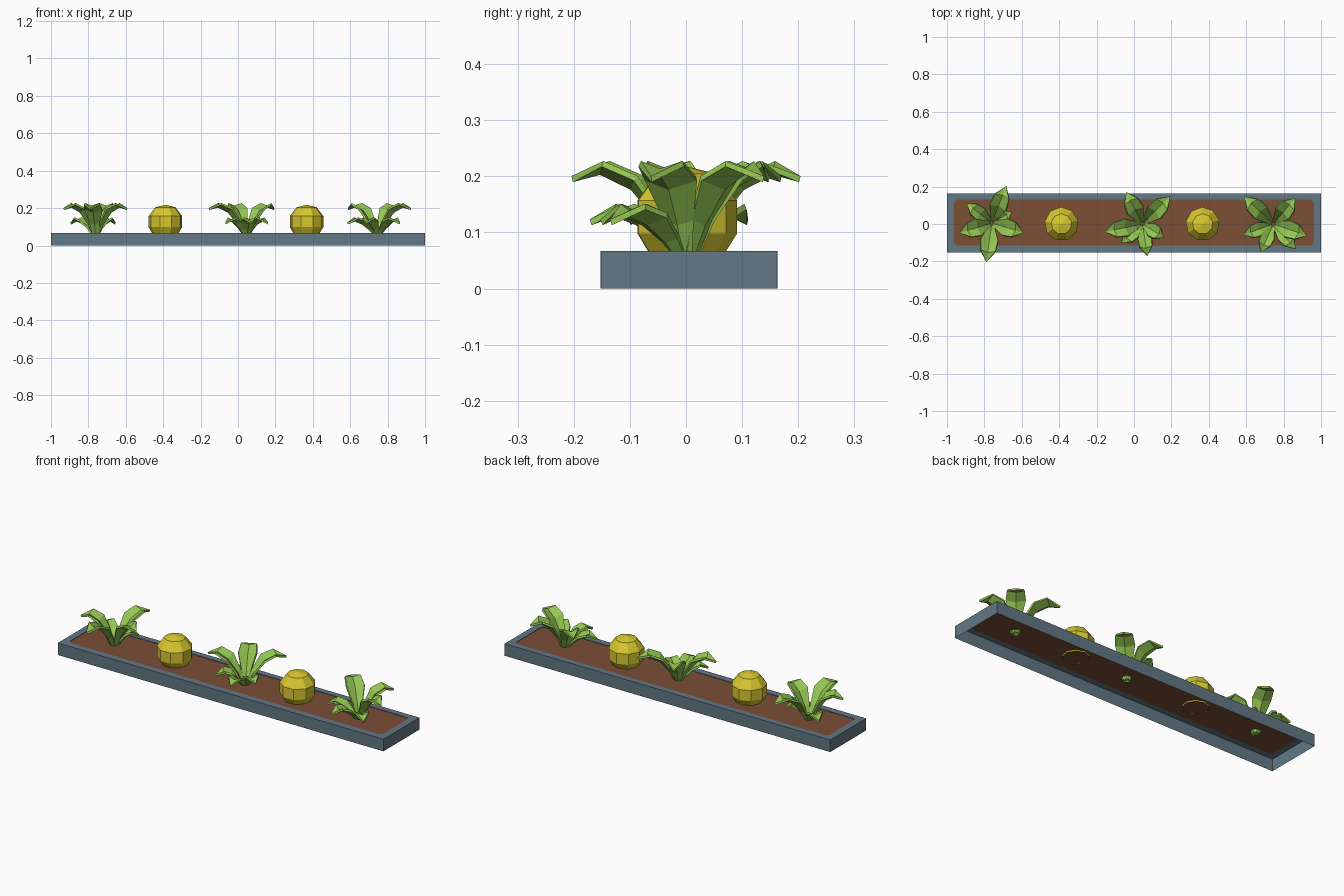
import bpy, bmesh, math
from mathutils import Vector

if "Cube" in bpy.data.objects:
    bpy.data.objects.remove(bpy.data.objects["Cube"])


def material(name, rgb):
    lin = [((c / 255 + 0.055) / 1.055) ** 2.4 for c in rgb]
    m = bpy.data.materials.new(name)
    m.diffuse_color = (*lin, 1)
    m.use_nodes = True
    m.node_tree.nodes["Principled BSDF"].inputs["Base Color"].default_value = m.diffuse_color
    return m


GREY = material("slate grey", (98, 120, 132))
BROWN = material("soil brown", (124, 78, 53))
YELLOW = material("cactus yellow", (216, 200, 48))
GREEN = material("leaf green", (148, 198, 82))


def finish(name, bm, *mats):
    me = bpy.data.meshes.new(name)
    bm.to_mesh(me)
    bm.free()
    ob = bpy.data.objects.new(name, me)
    bpy.context.collection.objects.link(ob)
    for m in mats:
        me.materials.append(m)
    return ob


def rounded_rect(x, y0, y1, c, z):
    """Rectangle with chamfered corners, as eight points."""
    return [Vector(p) for p in (
        (x - c, y0, z), (x, y0 + c, z), (x, y1 - c, z), (x - c, y1, z),
        (-x + c, y1, z), (-x, y1 - c, z), (-x, y0 + c, z), (-x + c, y0, z))]


# Planter: open-bottomed walls, flat rim and shallow soil bed
bm = bmesh.new()
loops = [[bm.verts.new(p) for p in rounded_rect(*a)] for a in (
    (1, -0.152, 0.163, 0.0005, 0), (1, -0.152, 0.163, 0.0005, 0.067),
    (0.963, -0.115, 0.13, 0.015, 0.067), (0.963, -0.115, 0.13, 0.015, 0.064))]
for a, b in zip(loops, loops[1:]):
    for i in range(8):
        j = (i + 1) % 8
        bm.faces.new((a[i], a[j], b[j], b[i]))
soil = bm.faces.new(loops[-1])
soil.material_index = 1
finish("planter_box", bm, GREY, BROWN)


# Round cacti: stacked rings with a low cap
def cactus(name, x, n=9):
    bm = bmesh.new()
    rings = []
    for z, r in ((0.058, 0.066), (0.098, 0.091), (0.157, 0.091), (0.204, 0.055)):
        rings.append([bm.verts.new((x + r * math.cos(math.tau * i / n + 0.2),
                                    r * math.sin(math.tau * i / n + 0.2), z))
                      for i in range(n)])
    top = bm.verts.new((x, 0, 0.218))
    for i in range(n):
        j = (i + 1) % n
        for a, b in zip(rings, rings[1:]):
            bm.faces.new((a[i], a[j], b[j], b[i]))
        bm.faces.new((rings[-1][i], rings[-1][j], top))
    finish(name, bm, YELLOW)


cactus("round_cactus_left", -0.388)
cactus("round_cactus_right", 0.367)

# Leaf stations: fraction of reach, midrib height, half width
TALL = ((0.06, 0.05, 0.014), (0.22, 0.115, 0.026), (0.48, 0.18, 0.047),
        (0.76, 0.208, 0.041), (1, 0.195, 0))
LOW = ((0.06, 0.05, 0.012), (0.25, 0.085, 0.022), (0.5, 0.117, 0.038),
       (0.76, 0.134, 0.034), (1, 0.118, 0))


# Folded leaf: left edge, midrib and right edge strips ending in a point
def leaf(bm, cx, cy, angle, reach, stations):
    a = math.radians(angle)
    out = Vector((math.cos(a), math.sin(a), 0))
    side = Vector((-out.y, out.x, 0))
    rows = []
    for f, z, w in stations:
        p = Vector((cx, cy, z)) + out * (f * reach)
        if w == 0:
            rows.append([bm.verts.new(p)])
            continue
        lift = Vector((0, 0, 0.35 * w)) - out * (0.25 * w)
        rows.append([bm.verts.new(p + side * (k * w) + lift * abs(k))
                     for k in (1, 0, -1)])
    for r, s in zip(rows, rows[1:]):
        for i in (0, 1):
            if len(s) == 1:
                bm.faces.new((r[i], r[i + 1], s[0]))
            else:
                bm.faces.new((r[i], r[i + 1], s[i + 1], s[i]))


def plant(name, cx, cy, tall, low):
    bm = bmesh.new()
    for angle, reach in tall:
        leaf(bm, cx, cy, angle, reach, TALL)
    for angle, reach in low:
        leaf(bm, cx, cy, angle, reach, LOW)
    bmesh.ops.recalc_face_normals(bm, faces=bm.faces)
    ob = finish(name, bm, GREEN)
    mod = ob.modifiers.new("thickness", 'SOLIDIFY')
    mod.thickness = 0.011
    mod.offset = 0


plant("leafy_plant_left", -0.76, 0.005,
      [(69, 0.212), (262, 0.21), (343, 0.175), (197, 0.18)], [(142, 0.17), (30, 0.12)])
plant("leafy_plant_middle", 0.045, 0.0,
      [(192, 0.205), (117, 0.19), (45, 0.21)], [(328, 0.135), (279, 0.172), (222, 0.15)])
plant("leafy_plant_right", 0.745, 0.0,
      [(137, 0.215), (341, 0.19), (50, 0.18)], [(200, 0.17), (246, 0.165), (312, 0.18)])
